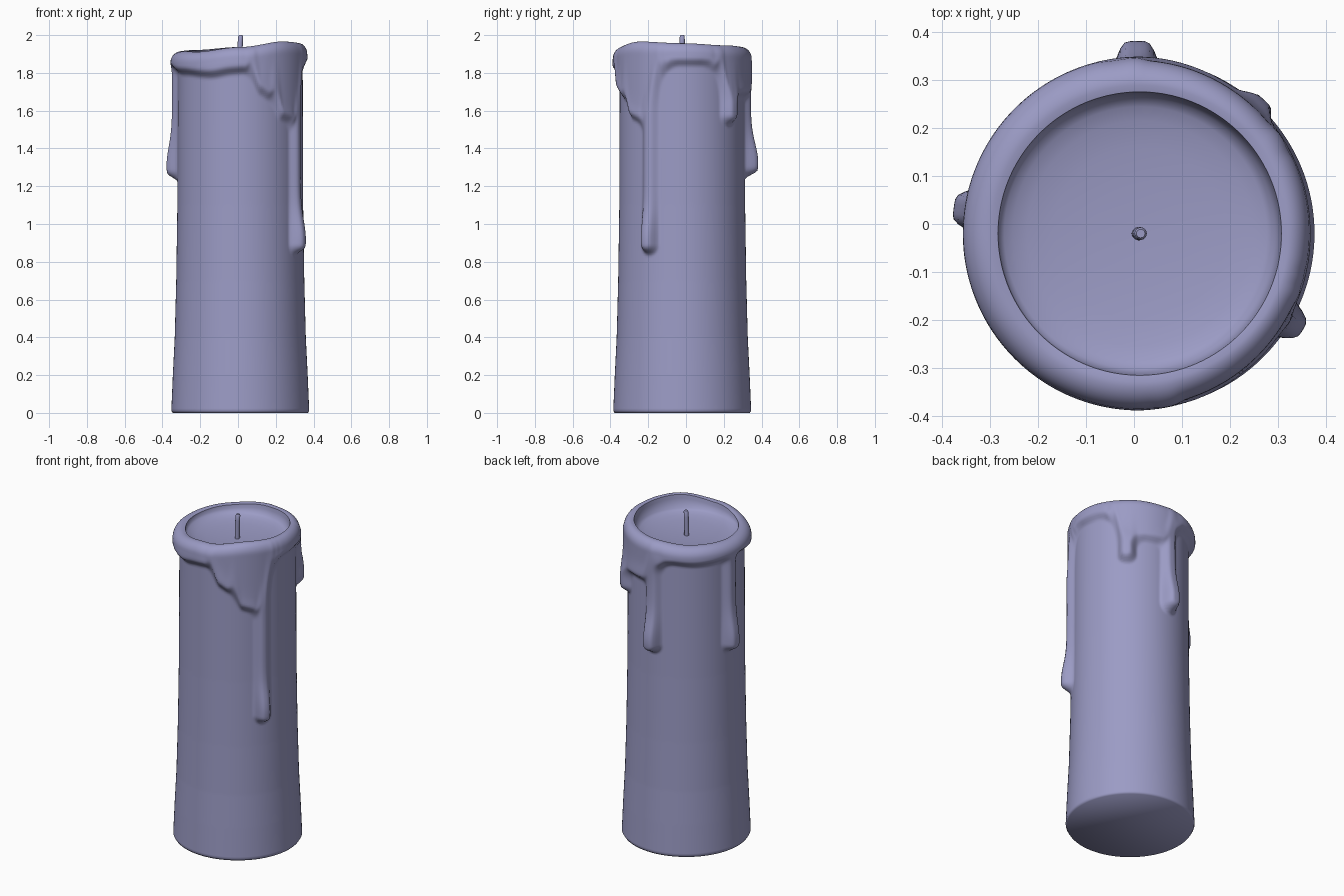
import bpy, bmesh, math

if "Cube" in bpy.data.objects:
    bpy.data.objects.remove(bpy.data.objects["Cube"])

CX, CY = 0.012, -0.02
COLS, ROWS = 240, 160

# lower edge of the melted collar: (degrees, z)
COLLAR = [(-180, 1.80), (-150, 1.78), (-116, 1.765), (-95, 1.785), (-84, 1.79), (-76, 1.69),
          (-68, 1.66), (-61, 1.64), (-54, 1.55), (-44, 1.53), (-36, 1.50), (-28, 1.58),
          (-21, 1.72), (-16, 1.79), (-6, 1.83), (20, 1.83), (32, 1.79), (40, 1.66), (50, 1.62),
          (62, 1.66), (84, 1.66), (98, 1.76), (110, 1.80), (135, 1.79), (180, 1.80)]
# top of the rim: (degrees, z)
RIM = [(-180, 1.915), (-135, 1.912), (-90, 1.937), (-45, 1.966), (0, 1.957), (45, 1.946),
       (90, 1.937), (135, 1.922), (180, 1.915)]
BODY = [(0, 0.358), (0.012, 0.365), (0.2, 0.357), (0.4, 0.347), (0.7, 0.339), (1.1, 0.333), (2, 0.33)]
# drips: degrees, bottom z, half width, bulb size
DRIPS = [(-30.5, 0.83, 0.06, 0.028), (47, 1.515, 0.064, 0.018),
         (91, 1.235, 0.066, 0.038), (172, 1.22, 0.066, 0.028)]

# one wax material shared by all parts
wax = bpy.data.materials.new("wax")
wax.diffuse_color = (0.33, 0.33, 0.56, 1)
wax.use_nodes = True
wax.node_tree.nodes["Principled BSDF"].inputs["Base Color"].default_value = wax.diffuse_color


def smooth(t):
    t = max(0.0, min(1.0, t))
    return t * t * (3 - 2 * t)


def lookup(table, x, ease=True):
    for (a, u), (b, v) in zip(table, table[1:]):
        if x <= b:
            t = (x - a) / (b - a)
            return u + (v - u) * (smooth(t) if ease else t)
    return table[-1][1]


def collar_edge(deg):
    """Collar height and slope, averaged over a few degrees to stay soft."""
    f = [lookup(COLLAR, (deg + d + 180) % 360 - 180) for d in (-4, -2, 0, 2, 4)]
    return sum(f) / 5, (f[4] - f[0]) / (math.radians(8) * 0.35)


def wax_radius(deg, z, edge):
    """Shaft radius plus the collar and the drips running down it."""
    collar = (z - edge[0]) / math.hypot(1, edge[1])
    depth, bulb = collar, 0.0
    for ang, bottom, w, size in DRIPS:
        s = math.radians((deg - ang + 180) % 360 - 180) * 0.35
        d = w - math.hypot(s, max(0.0, bottom + w - z))
        k = 0.04
        h = max(k - abs(depth - d), 0) / k
        depth = max(depth, d) + h * h * k / 4
        bulb += size * smooth(d / w * 1.4) * math.exp(-((z - bottom - 0.09) / 0.14) ** 2)
    c = max(0.0, math.cos(math.radians(deg)))
    thick = 0.032 - 0.010 * c * smooth(collar / 0.1)
    hang = 0.007 * (1 - c) * math.exp(-((collar - 0.06) / 0.05) ** 2)
    return lookup(BODY, z, False) + (thick + hang) * smooth(depth / 0.052) + bulb


def smooth_object(name, bm, angle):
    bmesh.ops.recalc_face_normals(bm, faces=bm.faces)
    me = bpy.data.meshes.new(name)
    bm.to_mesh(me)
    bm.free()
    me.materials.append(wax)
    ob = bpy.data.objects.new(name, me)
    bpy.context.collection.objects.link(ob)
    bpy.ops.object.select_all(action='DESELECT')
    ob.select_set(True)
    bpy.context.view_layer.objects.active = ob
    bpy.ops.object.shade_smooth_by_angle(angle=math.radians(angle))


def bridge(bm, rings):
    for a, b in zip(rings, rings[1:]):
        n = len(a)
        for i in range(n):
            bm.faces.new((a[i], a[(i + 1) % n], b[(i + 1) % n], b[i]))


# candle: each column is a profile from base, over the lip, into the melted bowl
def column(deg):
    top, edge = lookup(RIM, deg), collar_edge(deg)
    zs = top - 0.06
    heights = [0, 0.012] + [0.012 + (zs - 0.012) * i / ROWS for i in range(1, ROWS + 1)]
    pts = [(wax_radius(deg, z, edge), z) for z in heights]
    R = pts[-1][0]
    for i in range(1, 9):
        a = math.pi / 2 * i / 8
        pts.append((0.31 + (R - 0.31) * math.cos(a), zs + 0.06 * math.sin(a)))
    # crisp inner edge, then a concave bowl
    pts += [(0.296, top - 0.003), (0.293, top - 0.025)]
    pts += [(0.283, 1.882), (0.265, 1.872), (0.235, 1.863), (0.18, 1.855), (0.1, 1.849), (0.02, 1.847)]
    return pts


bm = bmesh.new()
cols = []
for c in range(COLS):
    deg = -180 + 360 * c / COLS
    a = math.radians(deg)
    cols.append([bm.verts.new((CX + r * math.cos(a), CY + r * math.sin(a), z))
                 for r, z in column(deg)])
rings = list(zip(*cols))
bridge(bm, rings)
bm.faces.new(rings[0])
bm.faces.new(rings[-1])
smooth_object("candle_wax", bm, 60)

# wick: slightly leaning cord with a rounded tip
bm = bmesh.new()
rings = []
for z, r, dx in [(1.84, 0.014, -0.003), (1.92, 0.014, -0.002), (1.96, 0.014, 0.0),
                 (1.993, 0.013, 0.002), (2.0, 0.009, 0.002)]:
    rings.append([bm.verts.new((CX + dx + r * math.cos(t * math.pi / 6),
                                CY + r * math.sin(t * math.pi / 6), z)) for t in range(12)])
bridge(bm, rings)
bm.faces.new(rings[0])
bm.faces.new(rings[-1])
smooth_object("wick", bm, 50)
